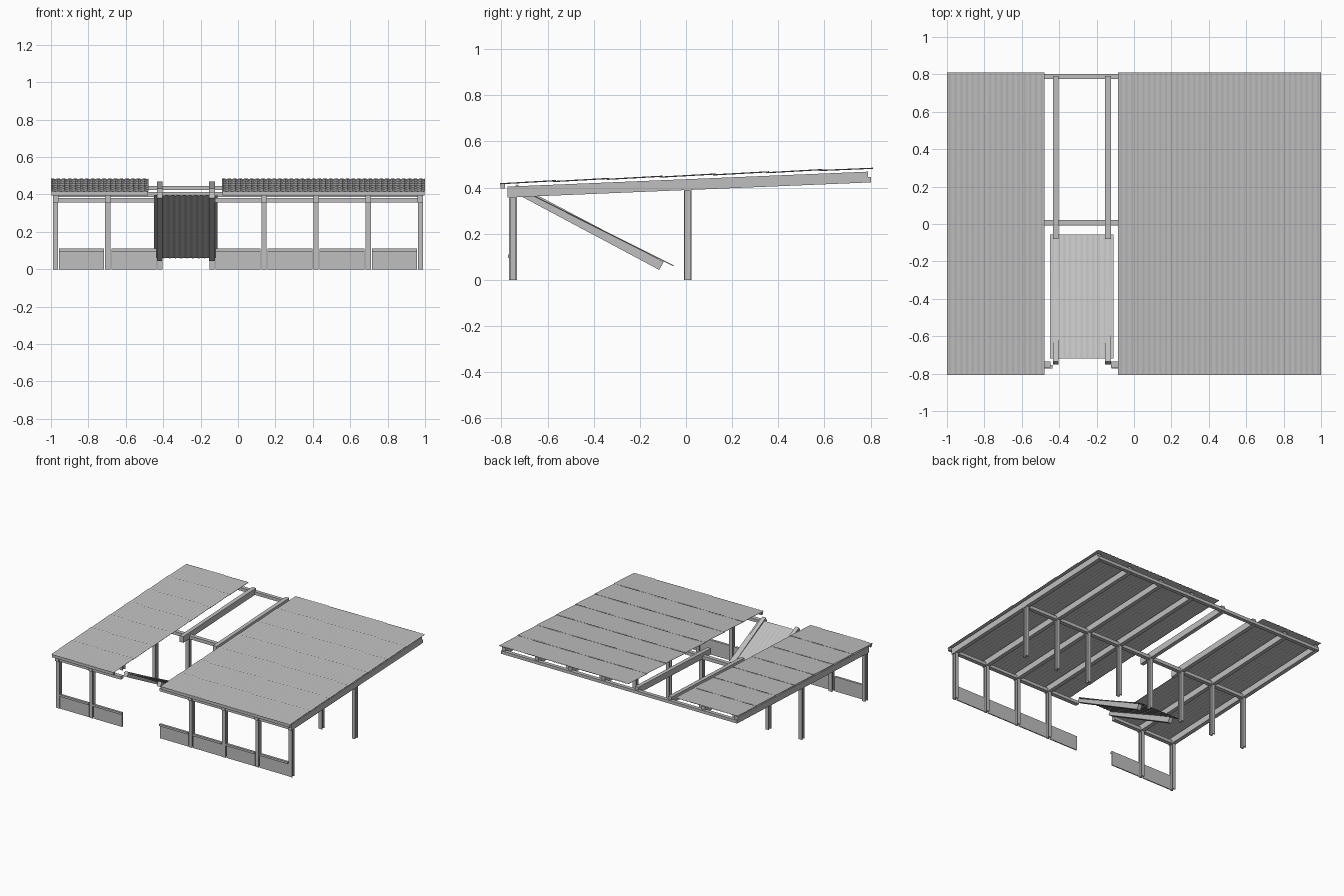
import bpy, math

if "Cube" in bpy.data.objects:
    bpy.data.objects.remove(bpy.data.objects["Cube"])

grey = bpy.data.materials.new("galvanised grey")
grey.diffuse_color = (0.52, 0.52, 0.52, 1)
grey.use_nodes = True
grey.node_tree.nodes["Principled BSDF"].inputs["Base Color"].default_value = grey.diffuse_color


def mesh(name, verts, faces):
    me = bpy.data.meshes.new(name)
    me.from_pydata(verts, [], faces)
    me.materials.append(grey)
    ob = bpy.data.objects.new(name, me)
    bpy.context.collection.objects.link(ob)
    return ob


def prism(name, pts, fn, a, b):
    """Extrude a closed profile from a to b; fn maps (u, v, t) to xyz."""
    n = len(pts)
    verts = [fn(u, v, t) for t in (a, b) for u, v in pts]
    faces = [tuple(range(n))[::-1], tuple(range(n, 2 * n))]
    faces += [(i, (i + 1) % n, n + (i + 1) % n, n + i) for i in range(n)]
    return mesh(name, verts, faces)


def along_x(name, pts, x0, x1):
    return prism(name, pts, lambda u, v, t: (t, u, v), x0, x1)


def box(name, x0, x1, y0, y1, z0, z1):
    return along_x(name, [(y0, z0), (y1, z0), (y1, z1), (y0, z1)], x0, x1)


def post(name, x, y, h):
    # H-section column with flanges facing front and back
    w, d, f, t = 0.0135, 0.0165, 0.006, 0.004
    half = [(-w, -d), (w, -d), (w, -d + f), (t, -d + f), (t, d - f), (w, d - f), (w, d)]
    pts = half + [(-u, v) for u, v in half[:1:-1]] + [(-w, -d + f)]
    pts = list(dict.fromkeys(pts))
    return prism(name, pts, lambda u, v, z: (x + u, y + v, z), 0, h)


XS = [-0.975 + i * 1.95 / 7 for i in range(8)]
BROKEN = (2, 3)
SLOPE = 0.0415


def rafter_bottom(y):
    return 0.357 + (y + 0.775) * SLOPE


# columns and rafters
for i, x in enumerate(XS):
    post("middle_post", x, 0.007, 0.40)
    y0 = -0.08 if i in BROKEN else -0.775
    if i not in BROKEN:
        post("front_post", x, -0.75, 0.37)
    b0, b1 = rafter_bottom(y0), rafter_bottom(0.79)
    along_x("rafter", [(y0, b0), (0.79, b1), (0.79, b1 + 0.047), (y0, b0 + 0.047)],
            x - 0.015, x + 0.015)
    if i in BROKEN:
        # fallen front piece of the rafter
        along_x("fallen_rafter", [(-0.116, 0.043), (-0.097, 0.078), (-0.735, 0.414), (-0.752, 0.382)],
                x - 0.015, x + 0.015)

# cross beams
box("middle_beam", -0.99, 0.99, -0.008, 0.022, 0.387, 0.412)
box("back_beam", -0.99, 0.99, 0.775, 0.803, 0.423, 0.446)
for x0, x1 in ((-0.99, -0.446), (-0.122, 0.99)):
    box("front_beam", x0, x1, -0.766, -0.735, 0.357, 0.38)

# low boards with a top rail between the front posts
for i in range(7):
    if i == 2:
        continue
    x0, x1 = XS[i] + 0.019, XS[i + 1] - 0.019
    box("low_board", x0, x1, -0.763, -0.755, 0, 0.108)
    box("board_rail", x0, x1, -0.772, -0.755, 0.095, 0.11)


def roof_strip(name, x0, x1, y0, z0, y1, z1, amp=0.0018, thick=0.002):
    # thin corrugated sheet sloping from front edge to back edge
    n = max(8, int((x1 - x0) / 0.03)) * 6
    verts, faces = [], []
    for dz in (0, thick):
        for y, z in ((y0, z0), (y1, z1)):
            for k in range(n + 1):
                verts.append((x0 + (x1 - x0) * k / n, y,
                              z + dz + amp * math.sin(k * math.tau / 6)))
    m = n + 1
    for k in range(n):
        a, b, c, d = k, m + k, 2 * m + k, 3 * m + k
        faces += [(a, b, b + 1, a + 1), (c, c + 1, d + 1, d),
                  (a, a + 1, c + 1, c), (b, d, d + 1, b + 1)]
    faces += [(0, 2 * m, 3 * m, m), (n, m + n, 3 * m + n, 2 * m + n)]
    ob = mesh(name, verts, faces)
    bpy.ops.object.select_all(action='DESELECT')
    ob.select_set(True)
    bpy.context.view_layer.objects.active = ob
    bpy.ops.object.shade_smooth_by_angle(angle=math.radians(40))
    return ob


# two roof slopes of seven lapped sheets, leaving the gap between them
ROWS, Y0, Y1 = 7, -0.807, 0.81
step = (Y1 - Y0) / ROWS
for x0, x1 in ((-1.0, -0.478), (-0.085, 1.0)):
    for r in range(ROWS):
        a = Y0 + r * step
        b = min(a + step + 0.012, Y1)
        za = 0.4155 + (a - Y0) * SLOPE
        zb = 0.4155 + (b - Y0) * SLOPE
        # the back edge of each sheet sits above the front edge of the next
        roof_strip("roof_sheet", x0, x1, a, za, b, zb + 0.0035 * (r < ROWS - 1))
    # edge purlin under the front eave
    box("eave_purlin", x0 + 0.003, x1 - 0.003, -0.805, -0.785, 0.395, 0.416)

# fallen roof panel lying on the broken rafters
roof_strip("fallen_panel", -0.45, -0.11, -0.72, 0.394, -0.055, 0.06, 0.0015)
